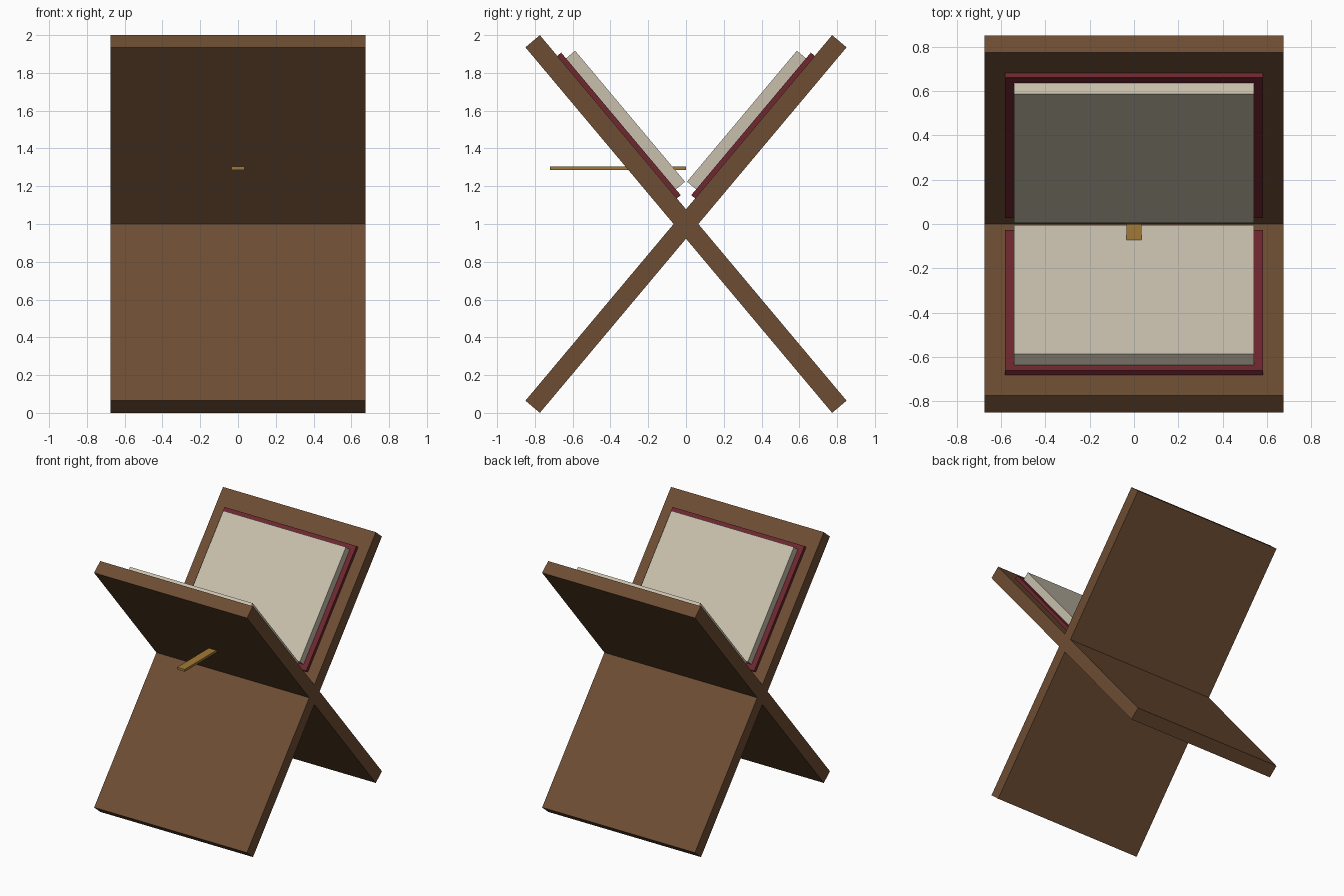
import bpy
from math import radians, sin, cos, pi

if "Cube" in bpy.data.objects:
    bpy.data.objects.remove(bpy.data.objects["Cube"])

TILT = radians(50)


def material(name, rgb):
    m = bpy.data.materials.new(name)
    m.diffuse_color = (*rgb, 1)
    m.use_nodes = True
    m.node_tree.nodes["Principled BSDF"].inputs["Base Color"].default_value = m.diffuse_color
    return m


wood = material("wood", (0.153, 0.074, 0.033))
leather = material("leather", (0.155, 0.02, 0.028))
paper = material("paper", (0.58, 0.53, 0.42))
gold = material("ribbon_gold", (0.36, 0.19, 0.035))


def box(name, size, loc, mat, rot=(0, 0, 0)):
    bpy.ops.mesh.primitive_cube_add(size=1, location=loc, rotation=rot)
    ob = bpy.context.object
    ob.name = name
    ob.scale = size
    ob.data.materials.append(mat)


def slab(name, side, half_width, u, n, mat):
    # Slab in a board's frame: u runs up the slope, n away from its face
    uc, nc = sum(u) / 2, sum(n) / 2
    y = uc * cos(TILT) - nc * sin(TILT)
    z = 1 + uc * sin(TILT) + nc * cos(TILT)
    box(name, (half_width * 2, u[1] - u[0], n[1] - n[0]), (0, side * y, z),
        mat, (TILT, 0, 0 if side > 0 else pi))


for side, label in ((1, "back"), (-1, "front")):
    # Crossed stand board
    slab(label + "_board", side, 0.674, (-1.263, 1.263), (-0.05, 0.05), wood)
    # Open book half: cover and page block
    slab(label + "_cover", side, 0.582, (0.135, 1.12), (0.05, 0.077), leather)
    slab(label + "_pages", side, 0.541, (0.175, 1.08), (0.077, 0.14), paper)

# Flat bookmark ribbon running out through the front board
box("bookmark_ribbon", (0.067, 0.72, 0.018), (0, -0.36, 1.295), gold)
